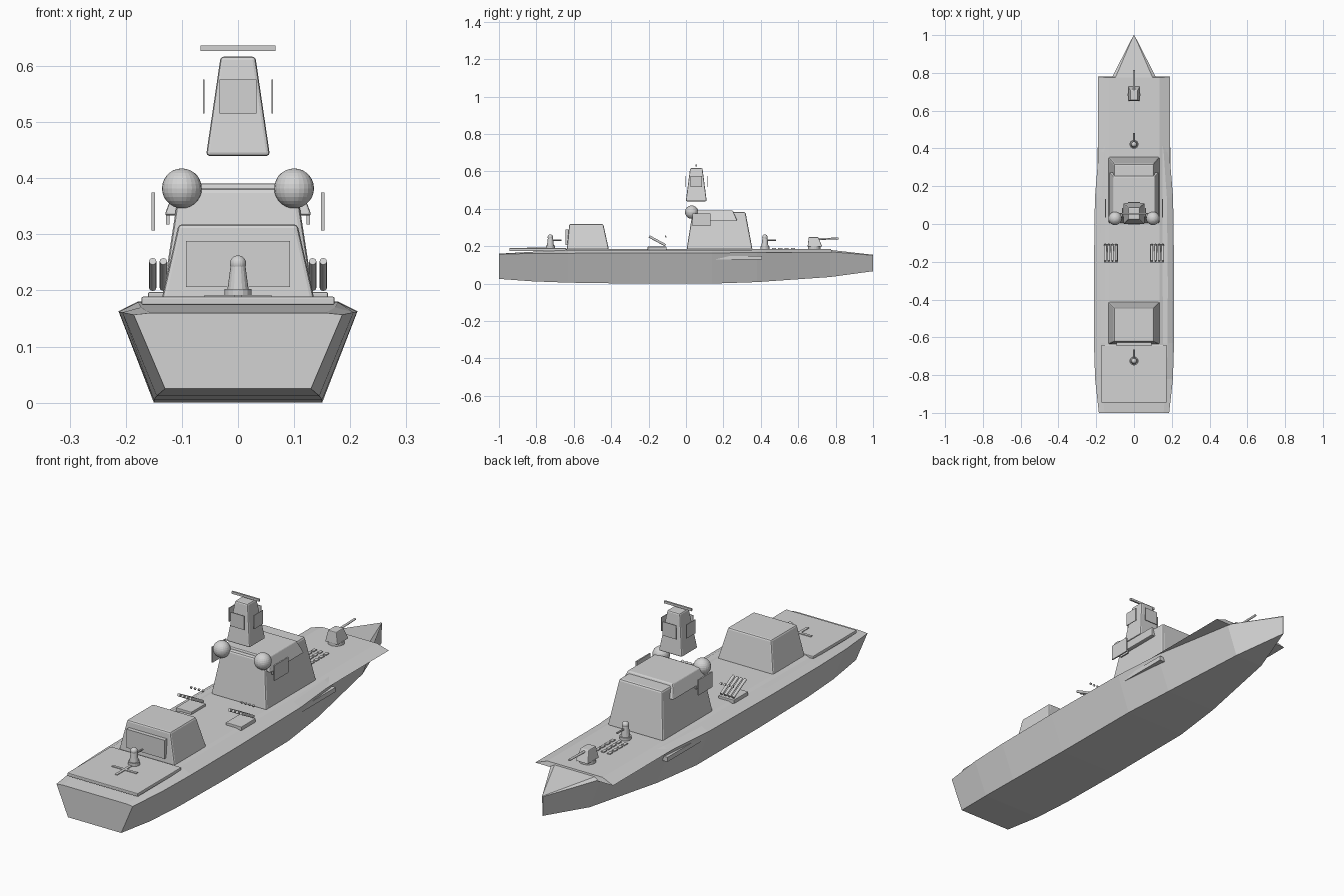
import bpy, bmesh
from mathutils import Vector

cube = bpy.data.objects.get("Cube")
if cube:
    bpy.data.objects.remove(cube)

GREY = (0.65, 0.65, 0.65, 1)
grey = bpy.data.materials.new("naval_grey")
grey.use_nodes = True
grey.diffuse_color = GREY
grey.node_tree.nodes["Principled BSDF"].inputs["Base Color"].default_value = GREY


def finish(name, bm, bevel=0):
    bmesh.ops.recalc_face_normals(bm, faces=bm.faces)
    mesh = bpy.data.meshes.new(name)
    bm.to_mesh(mesh)
    bm.free()
    mesh.materials.append(grey)
    obj = bpy.data.objects.new(name, mesh)
    bpy.context.collection.objects.link(obj)
    if bevel:
        mod = obj.modifiers.new("edge_bevel", "BEVEL")
        mod.width = bevel
        mod.segments = 2
    return obj


def loft(name, rings, bevel=0):
    """Skin a list of matching closed rings and cap both ends."""
    bm = bmesh.new()
    loops = [[bm.verts.new(p) for p in ring] for ring in rings]
    n = len(loops[0])
    for a, b in zip(loops, loops[1:]):
        for i in range(n):
            j = (i + 1) % n
            bm.faces.new((a[i], a[j], b[j], b[i]))
    bm.faces.new(loops[0])
    bm.faces.new(loops[-1])
    return finish(name, bm, bevel)


def block(name, x, y, z, top_x=None, top_y=None, bevel=0):
    """Box whose top may be narrower than its base; x, y, z are ranges."""
    def ring(rx, ry, h):
        return [(rx[0], ry[0], h), (rx[1], ry[0], h), (rx[1], ry[1], h), (rx[0], ry[1], h)]
    return loft(name, [ring(x, y, z[0]), ring(top_x or x, top_y or y, z[1])], bevel)


def wide(w):
    return (-w, w)


def around(c, w):
    return (c - w, c + w)


def tube(name, start, end, r1, r2=None, sides=16):
    a, b = Vector(start), Vector(end)
    bm = bmesh.new()
    bmesh.ops.create_cone(bm, cap_ends=True, segments=sides, radius1=r1,
                          radius2=r1 if r2 is None else r2, depth=(b - a).length)
    bm.transform((b - a).to_track_quat("Z", "Y").to_matrix().to_4x4())
    bmesh.ops.translate(bm, verts=bm.verts, vec=(a + b) / 2)
    return finish(name, bm)


def ball(name, centre, r):
    bm = bmesh.new()
    bmesh.ops.create_uvsphere(bm, u_segments=24, v_segments=14, radius=r)
    bmesh.ops.translate(bm, verts=bm.verts, vec=centre)
    return finish(name, bm)


# Hull: y, keel half width, keel height, gunwale half width, gunwale height, deck height
stations = [
    (-1.0, .13, .025, .186, .157, .16),
    (-.82, .145, .012, .206, .161, .17),
    (-.63, .15, .005, .212, .162, .179),
    (-.3, .15, 0, .213, .163, .18),
    (.14, .148, 0, .207, .164, .18),
    (.38, .125, .008, .187, .166, .18),
    (.77, .07, .035, .12, .17, .18),
    (1.0, .001, .066, .002, .151, .154),
]
loft("hull", [[(-k, y, kz), (k, y, kz), (g, y, gz), (g * .84, y, dz), (-g * .84, y, dz), (-g, y, gz)]
              for y, k, kz, g, gz, dz in stations])
block("deck_plate", wide(.19), (-.64, .78), (.166, .186), wide(.135), (-.64, .775))
for s in (-1, 1):
    block("side_strake", around(s * .178, .015), (-.02, .405), (.128, .148))

# Landing pad with raised cross
block("landing_pad", wide(.172), (-.945, -.64), (.174, .189), bevel=.003)
block("pad_cross_long", wide(.006), around(-.79, .06), (.188, .192))
block("pad_cross_wide", wide(.06), around(-.79, .006), (.188, .192))

# Hangar
block("hangar", wide(.137), (-.637, -.412), (.18, .318), wide(.106), (-.624, -.442), bevel=.007)
block("hangar_door", wide(.093), (-.645, -.625), (.206, .288))

# Superstructure
block("main_superstructure", wide(.136), (.003, .356), (.18, .382), wide(.105), (.035, .318), bevel=.008)
block("bridge", wide(.131), (.04, .275), (.334, .391), wide(.11), (.055, .25), bevel=.004)
for s in (-1, 1):
    ball("radar_dome", (s * .1, .03, .382), .0355)
    block("side_panel", around(s * .151, .003), (.035, .132), (.307, .375))
    block("panel_bracket", around(s * .125, .003), (.06, .11), (.318, .336))

# Mast with four panels and a top bar
MAST_Y = .055
block("mast", wide(.057), around(MAST_Y, .056), (.44, .617), wide(.031), around(MAST_Y, .033), bevel=.006)
for s in (-1, 1):
    block("mast_side_panel", around(s * .061, .0015), around(MAST_Y, .031), (.515, .576))
    block("mast_end_panel", wide(.033), around(MAST_Y + s * .059, .0015), (.515, .576))
block("antenna_bar", wide(.067), around(MAST_Y, .004), (.627, .637))

# Missile launchers
for s in (-1, 1):
    block("launcher_base", around(s * .122, .038), (-.205, -.105), (.18, .197), bevel=.002)
    for i in range(4):
        x = s * (.095 + i * .019)
        tube("launcher_tube", (x, -.11, .205), (x, -.197, .252), .0065, sides=12)
        tube("tube_cap", (x, -.112, .25), (x, -.106, .253), .005, sides=12)

# Vertical launch hatches
for col in range(3):
    for row in range(4):
        block("launch_hatch", around((col - 1) * .03, .007),
              around(.572 - row * .034, .011), (.183, .19))

# Close defence guns
for y, deck in ((.422, .183), (-.725, .187)):
    tube("defence_gun_base", (0, y, deck), (0, y, deck + .016), .024)
    tube("defence_gun_body", (0, y, deck + .014), (0, y, .246), .019, .013)
    ball("defence_gun_dome", (0, y, .248), .0145)
    tube("defence_gun_barrel", (0, y, .232), (0, y + .06, .232), .004, sides=8)

# Main gun
tube("main_gun_ring", (0, .685, .178), (0, .685, .2), .034, sides=24)
block("main_gun_turret", wide(.031), (.65, .728), (.197, .248), wide(.02), (.656, .708), bevel=.003)
tube("main_gun_barrel", (0, .7, .238), (0, .815, .241), .005, sides=12)
